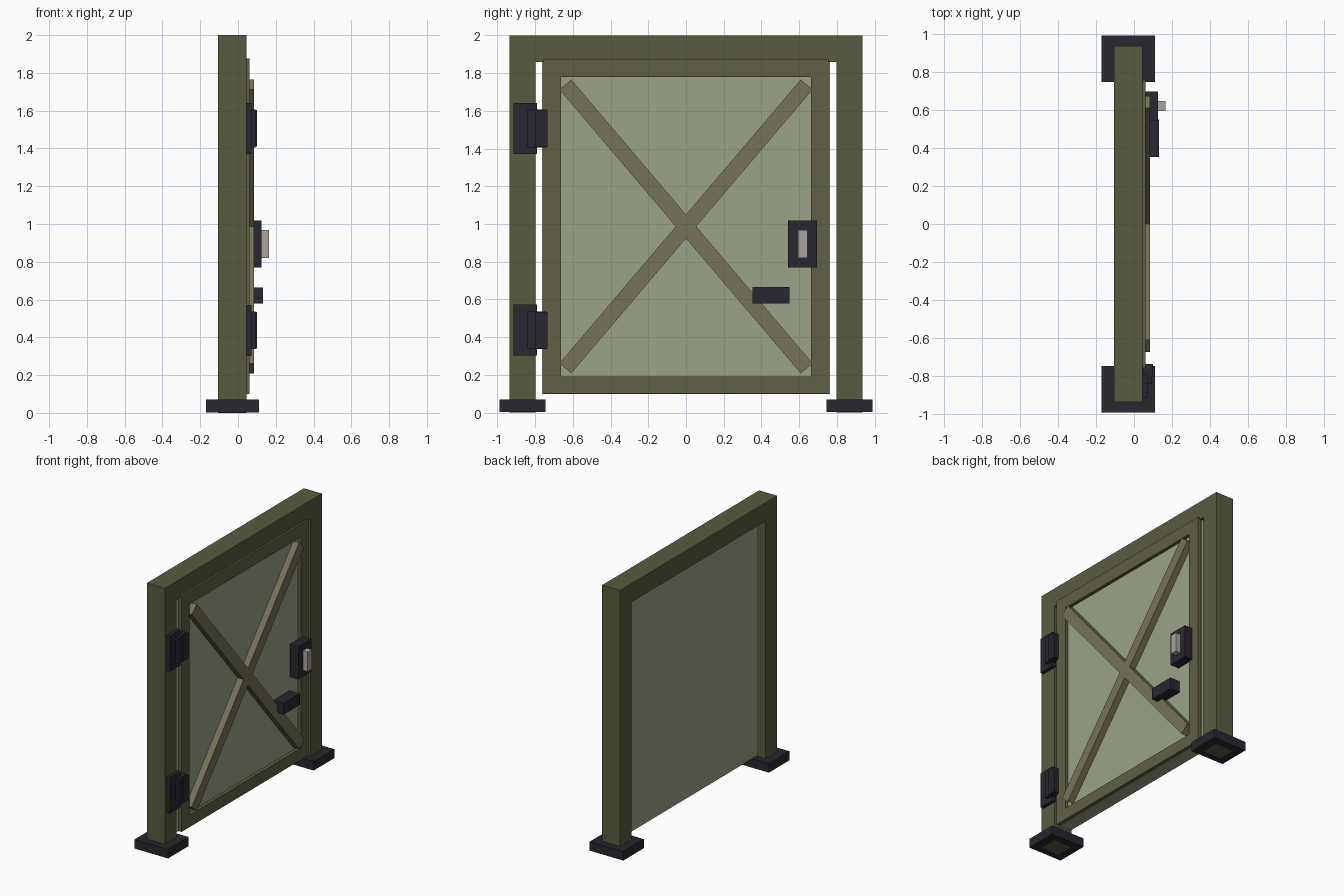
import bpy, bmesh, math

if "Cube" in bpy.data.objects:
    bpy.data.objects.remove(bpy.data.objects["Cube"])


def material(name, rgb):
    m = bpy.data.materials.new(name)
    m.diffuse_color = (*rgb, 1)
    m.use_nodes = True
    m.node_tree.nodes["Principled BSDF"].inputs["Base Color"].default_value = m.diffuse_color
    return m


OLIVE = material("olive", (0.10, 0.105, 0.05))
TRIM = material("trim_olive", (0.115, 0.115, 0.062))
BRACE = material("brace_tan", (0.18, 0.17, 0.10))
PANEL = material("panel_green", (0.33, 0.37, 0.25))
DARK = material("dark_metal", (0.022, 0.020, 0.028))
PALE = material("pale_latch", (0.40, 0.37, 0.33))


def finish(name, bm, mat):
    bmesh.ops.recalc_face_normals(bm, faces=bm.faces)
    me = bpy.data.meshes.new(name)
    bm.to_mesh(me)
    bm.free()
    me.materials.append(mat)
    ob = bpy.data.objects.new(name, me)
    bpy.context.collection.objects.link(ob)
    return ob


def box(name, x, y, z, mat):
    """Box from (min, max) ranges."""
    bm = bmesh.new()
    bmesh.ops.create_cube(bm, size=1)
    for v in bm.verts:
        for i, (a, b) in enumerate((x, y, z)):
            v.co[i] = a if v.co[i] < 0 else b
    return finish(name, bm, mat)


def extrude_profile(name, pts, x, mat):
    """Extrude a (y, z) outline along x."""
    bm = bmesh.new()
    face = bm.faces.new([bm.verts.new((x[0], py, pz)) for py, pz in pts])
    out = bmesh.ops.extrude_face_region(bm, geom=[face])
    for v in out["geom"]:
        if isinstance(v, bmesh.types.BMVert):
            v.co.x = x[1]
    return finish(name, bm, mat)


# Posts and top beam as one U-shaped frame
extrude_profile("door_surround",
                [(-0.935, 0), (-0.797, 0), (-0.797, 1.86), (0.797, 1.86),
                 (0.797, 0), (0.935, 0), (0.935, 2), (-0.935, 2)],
                (-0.105, 0.045), OLIVE)

# Feet, with the post end showing through underneath
for side, s in (("left", -1), ("right", 1)):
    y = sorted((s * 0.745, s * 0.99))
    box(f"foot_{side}", (-0.17, 0.11), y, (0.002, 0.07), DARK)

# Door slab
box("door_panel", (-0.065, 0.035), (-0.765, 0.765), (0.098, 1.878), PANEL)

# Raised trim around the door
TX = (0.02, 0.06)
for side, s in (("left", -1), ("right", 1)):
    box(f"trim_{side}", TX, sorted((s * 0.663, s * 0.757)), (0.1, 1.875), TRIM)
box("trim_bottom", TX, (-0.663, 0.663), (0.1, 0.19), TRIM)
box("trim_top", TX, (-0.663, 0.663), (1.78, 1.875), TRIM)

# Diagonal cross braces
half = math.hypot(0.64, 0.7525)
for side, s in (("rising", -1), ("falling", 1)):
    b = box(f"brace_{side}", (0.03, 0.084), (-half, half), (-0.041, 0.041), BRACE)
    b.location.z = 0.987
    b.rotation_euler.x = -s * math.atan2(0.7525, 0.64)

# Hinges: post plate, knuckle and door leaf
for label, z in (("lower", 0.437), ("upper", 1.506)):
    box(f"hinge_plate_{label}", (0.04, 0.072), (-0.915, -0.79), (z - 0.135, z + 0.135), DARK)
    box(f"hinge_knuckle_{label}", (0.06, 0.092), (-0.84, -0.74), (z - 0.10, z + 0.10), DARK)
    box(f"hinge_leaf_{label}", (0.05, 0.10), (-0.80, -0.735), (z - 0.097, z + 0.097), DARK)

# Lock plate with latch, and pull handle
box("lock_plate", (0.055, 0.125), (0.54, 0.695), (0.77, 1.018), DARK)
box("latch", (0.115, 0.165), (0.593, 0.645), (0.82, 0.967), PALE)
box("pull_handle", (0.05, 0.132), (0.352, 0.548), (0.578, 0.665), DARK)
